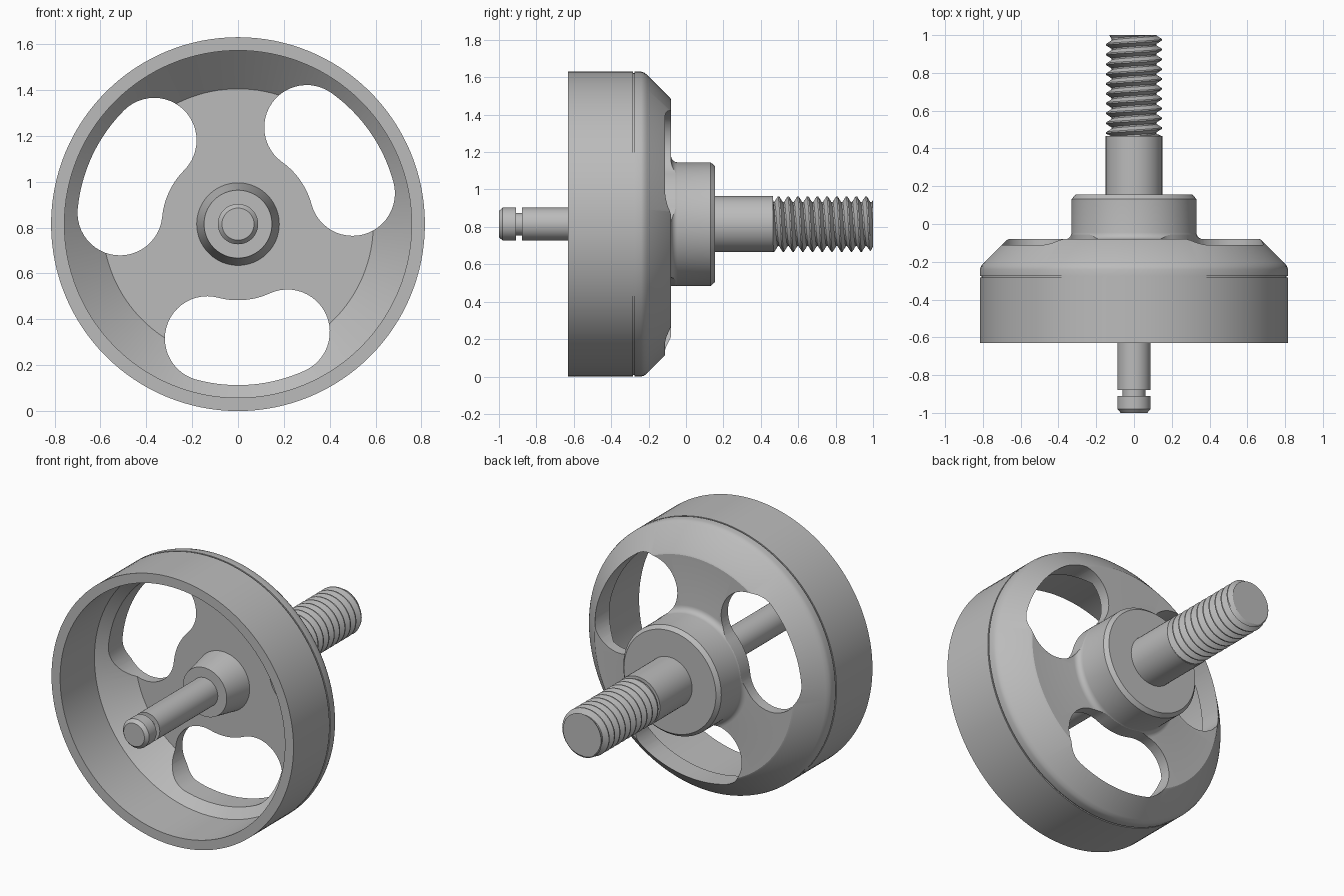
import bpy, bmesh
from math import sin, cos, pi, radians, floor
from mathutils import Vector

if "Cube" in bpy.data.objects:
    bpy.data.objects.remove(bpy.data.objects["Cube"], do_unlink=True)

AXIS_Z = 0.815

steel = bpy.data.materials.new("grey_metal")
steel.use_nodes = True
GREY = (0.5, 0.5, 0.5, 1)
steel.diffuse_color = GREY
steel.node_tree.nodes["Principled BSDF"].inputs["Base Color"].default_value = GREY


def point(r, y, a):
    """Point at radius r and angle a around the wheel axis."""
    return Vector((r * sin(a), y, AXIS_Z + r * cos(a)))


def finish(bm, name):
    bmesh.ops.remove_doubles(bm, verts=bm.verts, dist=1e-5)
    bmesh.ops.recalc_face_normals(bm, faces=bm.faces)
    mesh = bpy.data.meshes.new(name)
    bm.to_mesh(mesh)
    bm.free()
    mesh.materials.append(steel)
    obj = bpy.data.objects.new(name, mesh)
    bpy.context.collection.objects.link(obj)
    return obj


def activate(obj):
    bpy.ops.object.select_all(action="DESELECT")
    obj.select_set(True)
    bpy.context.view_layer.objects.active = obj


def smooth(obj, angle=25):
    activate(obj)
    bpy.ops.object.shade_smooth_by_angle(angle=radians(angle))


def lathe(name, profile, steps):
    """Spin a list of (radius, y) points around the axis."""
    bm = bmesh.new()
    vs = [bm.verts.new(point(r, y, 0)) for r, y in profile]
    es = [bm.edges.new(pair) for pair in zip(vs, vs[1:])]
    bmesh.ops.spin(bm, geom=vs + es, cent=(0, 0, AXIS_Z), axis=(0, 1, 0),
                   angle=2 * pi, steps=steps, use_merge=True)
    return finish(bm, name)


# Wheel: rear hub with base fillet, chamfered drum, hollow front, tapered boss
HUB, WEB, FILLET = 0.33, -0.08, 0.035
fillet = [(HUB + FILLET * (1 - cos(t * pi / 10)), WEB + FILLET * (1 - sin(t * pi / 10)))
          for t in range(6)]
wheel = lathe("wheel", [(0, 0.155), (0.31, 0.155), (HUB, 0.132)] + fillet + [
    (0.665, WEB), (0.675, -0.085), (0.797, -0.207), (0.81, -0.223), (0.815, -0.24),
    (0.815, -0.275), (0.808, -0.275), (0.808, -0.284), (0.815, -0.284),
    (0.815, -0.63), (0.757, -0.63), (0.757, -0.3), (0.59, -0.145),
    (0.18, -0.145), (0.148, -0.32), (0, -0.32)], 128)

# Three kidney-shaped windows: two round lobes joined by arcs about the axis
LOBE_R, LOBE_DIST, SPREAD = 0.185, 0.517, radians(19.8)


def arc(cx, cz, r, a0, a1, n):
    return [(cx + r * cos(a0 + (a1 - a0) * i / n), cz + r * sin(a0 + (a1 - a0) * i / n))
            for i in range(n + 1)]


def window_outline(mid):
    lo, hi = mid - SPREAD, mid + SPREAD
    def lobe(a):
        return LOBE_DIST * cos(a), LOBE_DIST * sin(a)
    return (arc(0, 0, LOBE_DIST + LOBE_R, lo, hi, 16)
            + arc(*lobe(hi), LOBE_R, hi, hi + pi, 24)
            + arc(0, 0, LOBE_DIST - LOBE_R, hi, lo, 14)
            + arc(*lobe(lo), LOBE_R, lo + pi, lo + 2 * pi, 24))


bm = bmesh.new()
for k in range(3):
    outline = window_outline(radians(34.8 + 120 * k))
    face = bm.faces.new([bm.verts.new((x, -0.5, AXIS_Z + z)) for x, z in outline])
    grown = bmesh.ops.extrude_face_region(bm, geom=[face])["geom"]
    bmesh.ops.translate(bm, vec=(0, 0.5, 0),
                        verts=[g for g in grown if isinstance(g, bmesh.types.BMVert)])
cutter = finish(bm, "window_cutter")
cutter.hide_render = True

cut = wheel.modifiers.new("windows", "BOOLEAN")
cut.operation = "DIFFERENCE"
cut.solver = "EXACT"
cut.object = cutter
activate(wheel)
bpy.ops.object.modifier_apply(modifier=cut.name)
bpy.data.objects.remove(cutter, do_unlink=True)
smooth(wheel)

# Front pin with a retaining groove and chamfered tip
PIN = 0.088
smooth(lathe("front_pin", [
    (0, -1), (0.07, -1), (PIN, -0.98), (PIN, -0.91), (0.06, -0.91), (0.06, -0.878),
    (PIN, -0.878), (PIN, -0.25), (0, -0.25)], 48))

# Rear stud: plain shank followed by the thread core
SHANK, ROOT, THREAD_START, END = 0.15, 0.118, 0.465, 1.0
smooth(lathe("rear_stud", [
    (0, 0.1), (SHANK, 0.1), (SHANK, THREAD_START), (ROOT, THREAD_START),
    (ROOT, END), (0, END)], 48))

# Helical thread: root and crest lines wound round the core, trimmed at both ends
PITCH, SEG = 0.052, 48
SECTION = [(0, ROOT), (0.14, ROOT), (0.5, SHANK - 0.002), (0.64, SHANK - 0.002)]
turns = floor((END - THREAD_START) / PITCH) + 3
bm = bmesh.new()
columns = []
for s in range(SEG + 1):
    column = []
    for t in range(turns):
        for phase, r in SECTION:
            y = THREAD_START + PITCH * (t - 1 + phase + s / SEG)
            y = min(max(y, THREAD_START), END)
            r = min(r, 0.128 + END - y)
            column.append(bm.verts.new(point(r, y, 2 * pi * s / SEG)))
    columns.append(column)
for a, b in zip(columns, columns[1:]):
    for i in range(len(a) - 1):
        bm.faces.new((a[i], b[i], b[i + 1], a[i + 1]))
bmesh.ops.dissolve_degenerate(bm, dist=1e-5, edges=bm.edges)
smooth(finish(bm, "rear_thread"))
